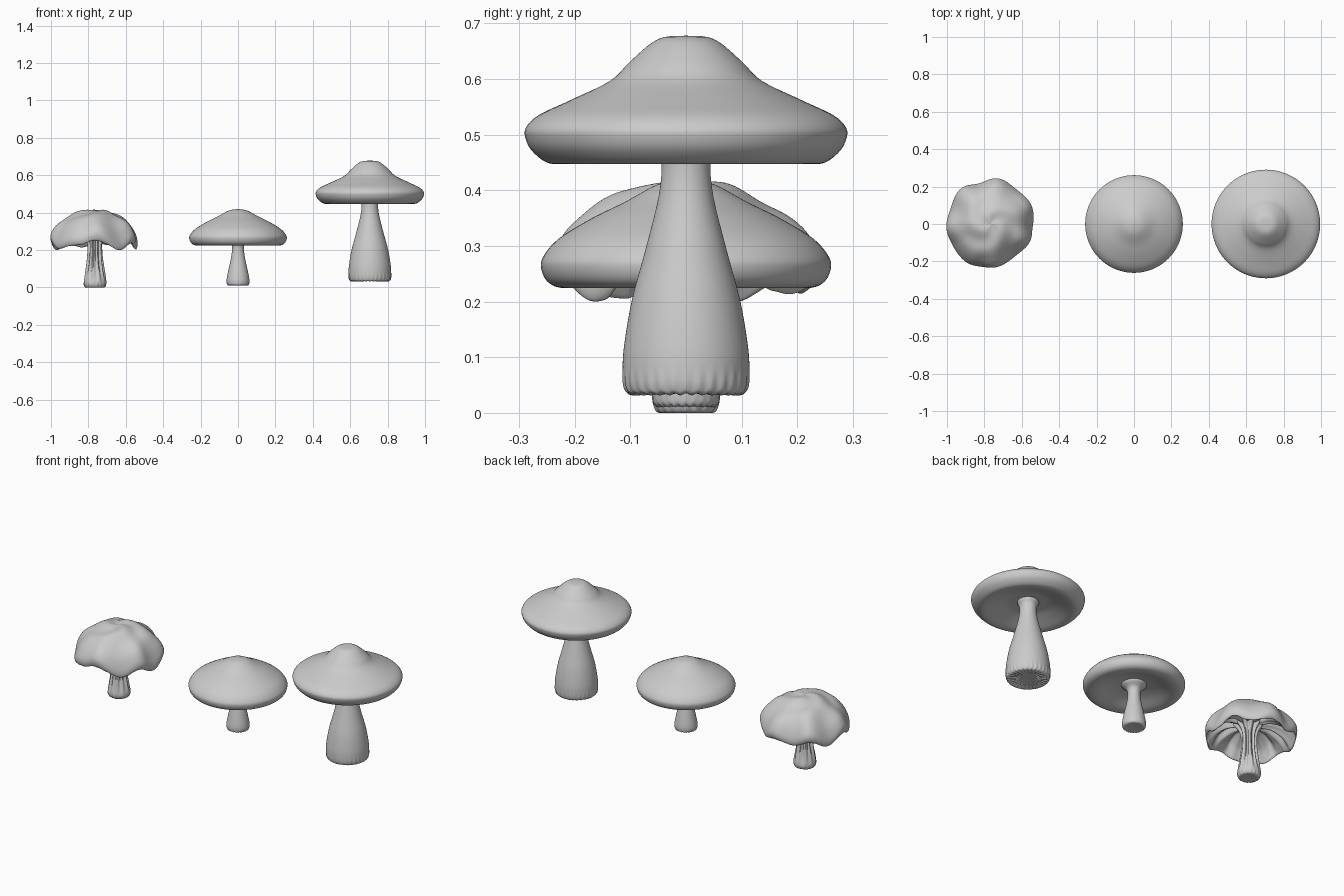
import bpy
from math import sin, cos, pi, tau, radians


def spline(points, steps=5):
    """Smooth a profile of a few points (Catmull-Rom)."""
    out = []
    for i in range(len(points) - 1):
        p0, p1 = points[max(i - 1, 0)], points[i]
        p2, p3 = points[i + 1], points[min(i + 2, len(points) - 1)]
        for s in range(steps):
            t = s / steps
            out.append(tuple(
                0.5 * (2 * b + (c - a) * t + (2 * a - 5 * b + 4 * c - d) * t ** 2
                       + (3 * b - a - 3 * c + d) * t ** 3)
                for a, b, c, d in zip(p0, p1, p2, p3)))
    return out + [points[-1]]


def around(table, theta):
    """Smooth periodic lookup of (degrees, value) pairs."""
    deg = (theta * 180 / pi) % 360
    keys = table + [(table[0][0] + 360, table[0][1])]
    if deg < keys[0][0]:
        deg += 360
    for (a, va), (b, vb) in zip(keys, keys[1:]):
        if a <= deg <= b:
            t = (1 - cos(pi * (deg - a) / (b - a))) / 2
            return va + (vb - va) * t


def lathe(name, x, profile, shape=None, segs=96):
    """Revolve a profile; shape(r, z, theta, u) may bend each point."""
    rings = spline(profile)
    n = len(rings)
    verts, faces = [], []
    for i, (r, z) in enumerate(rings):
        for k in range(segs):
            a = tau * k / segs
            rr, zz = shape(r, z, a, i / (n - 1)) if shape else (r, z)
            rr = max(rr, 0.0005)
            verts.append((x + rr * cos(a), rr * sin(a), zz))
    for i in range(n - 1):
        for k in range(segs):
            k2 = (k + 1) % segs
            faces.append((i * segs + k, (i + 1) * segs + k,
                          (i + 1) * segs + k2, i * segs + k2))
    faces.append(tuple(range(segs)))
    faces.append(tuple(reversed(range((n - 1) * segs, n * segs))))
    me = bpy.data.meshes.new(name)
    me.from_pydata(verts, [], faces)
    me.polygons.foreach_set("use_smooth", [True] * len(faces))
    me.update()
    ob = bpy.data.objects.new(name, me)
    bpy.context.collection.objects.link(ob)
    return ob


def foot_ripples(base, height, count, amount):
    """Small scallops that fade out above the foot of a stem."""
    def shape(r, z, a, u):
        fade = max(0, 1 - (z - base) / height)
        w = cos(count * a)
        return r * (1 + amount * fade * w), z + 0.002 * fade * w * (r > 0.05)
    return shape


# tall mushroom
lathe("tall_cap", 0.705, [
    (0.0, 0.678), (0.05, 0.672), (0.1, 0.632), (0.136, 0.597), (0.208, 0.562),
    (0.265, 0.535), (0.288, 0.512), (0.288, 0.492), (0.276, 0.470), (0.25, 0.450),
    (0.22, 0.449), (0.17, 0.466), (0.11, 0.486), (0.06, 0.49), (0.03, 0.495)])
lathe("tall_stem", 0.705, [
    (0.03, 0.51), (0.055, 0.488), (0.044, 0.455), (0.049, 0.39), (0.073, 0.293),
    (0.097, 0.204), (0.111, 0.123), (0.114, 0.078), (0.112, 0.048), (0.102, 0.034),
    (0.07, 0.036), (0.0, 0.04)], foot_ripples(0.034, 0.05, 30, 0.02), 180)

# middle mushroom
lathe("middle_cap", 0.0, [
    (0.0, 0.42), (0.05, 0.411), (0.11, 0.379), (0.169, 0.350), (0.229, 0.313),
    (0.257, 0.280), (0.260, 0.258), (0.249, 0.236), (0.226, 0.225),
    (0.19, 0.228), (0.13, 0.25), (0.08, 0.262), (0.03, 0.268)])
lathe("middle_stem", 0.0, [
    (0.04, 0.285), (0.065, 0.262), (0.038, 0.235), (0.032, 0.205), (0.038, 0.155),
    (0.050, 0.10), (0.059, 0.055), (0.061, 0.03), (0.055, 0.013),
    (0.03, 0.013), (0.0, 0.015)], foot_ripples(0.013, 0.03, 24, 0.015), 144)

# wavy mushroom: outline radius and rim height by direction
OUTLINE = [(10, .235), (45, .231), (80, .243), (105, .229), (130, .243), (180, .234),
           (236, .243), (270, .225), (318, .222), (345, .226)]
RIM = [(0, .200), (28, .245), (58, .212), (82, .24), (108, .214), (130, .245),
       (158, .198), (185, .245), (212, .205), (250, .232), (272, .26), (308, .197), (335, .24)]


def wavy(r, z, a, u):
    t = min(r / 0.235, 1)
    rim = around(RIM, a) - 0.225
    z += rim * t ** 4
    r *= 1 + (around(OUTLINE, a) / 0.235 - 1) * t ** 2
    r += rim * 0.25 * t ** 3
    # soft dents on top, deep radial gill folds underneath
    bump = 0.006 * sin(3 * a + 1 + 9 * t) * sin(pi * t) * (t > 0)
    if u > 0.56:
        fold = sin(pi * min(1, (u - 0.56) / 0.44))
        z += fold * (0.016 * cos(11 * a + 0.6 * sin(2 * a)) + 0.006 * cos(22 * a))
    else:
        z += bump
    return r, z


lathe("wavy_cap", -0.765, [
    (0.0, 0.412), (0.06, 0.411), (0.115, 0.392), (0.165, 0.363), (0.205, 0.322),
    (0.228, 0.280), (0.235, 0.250), (0.230, 0.228), (0.220, 0.226), (0.205, 0.248),
    (0.175, 0.282), (0.12, 0.308), (0.07, 0.308), (0.03, 0.30)], wavy, 144)


def fluted(r, z, a, u):
    fade = max(0, min(1, (z - 0.02) / 0.1))
    groove = 0.12 * cos(11 * a + 2 * z) + 0.06 * cos(5 * a + 9 * z)
    foot = 0.03 * cos(18 * a) * max(0, 1 - z / 0.03)
    return r * (1 + groove * fade + foot), z


lathe("wavy_stem", -0.765, [
    (0.05, 0.34), (0.068, 0.312), (0.046, 0.275), (0.036, 0.235), (0.036, 0.18),
    (0.042, 0.12), (0.053, 0.065), (0.060, 0.03), (0.058, 0.012), (0.048, 0.0),
    (0.02, 0.001), (0.0, 0.003)], fluted, 144)
